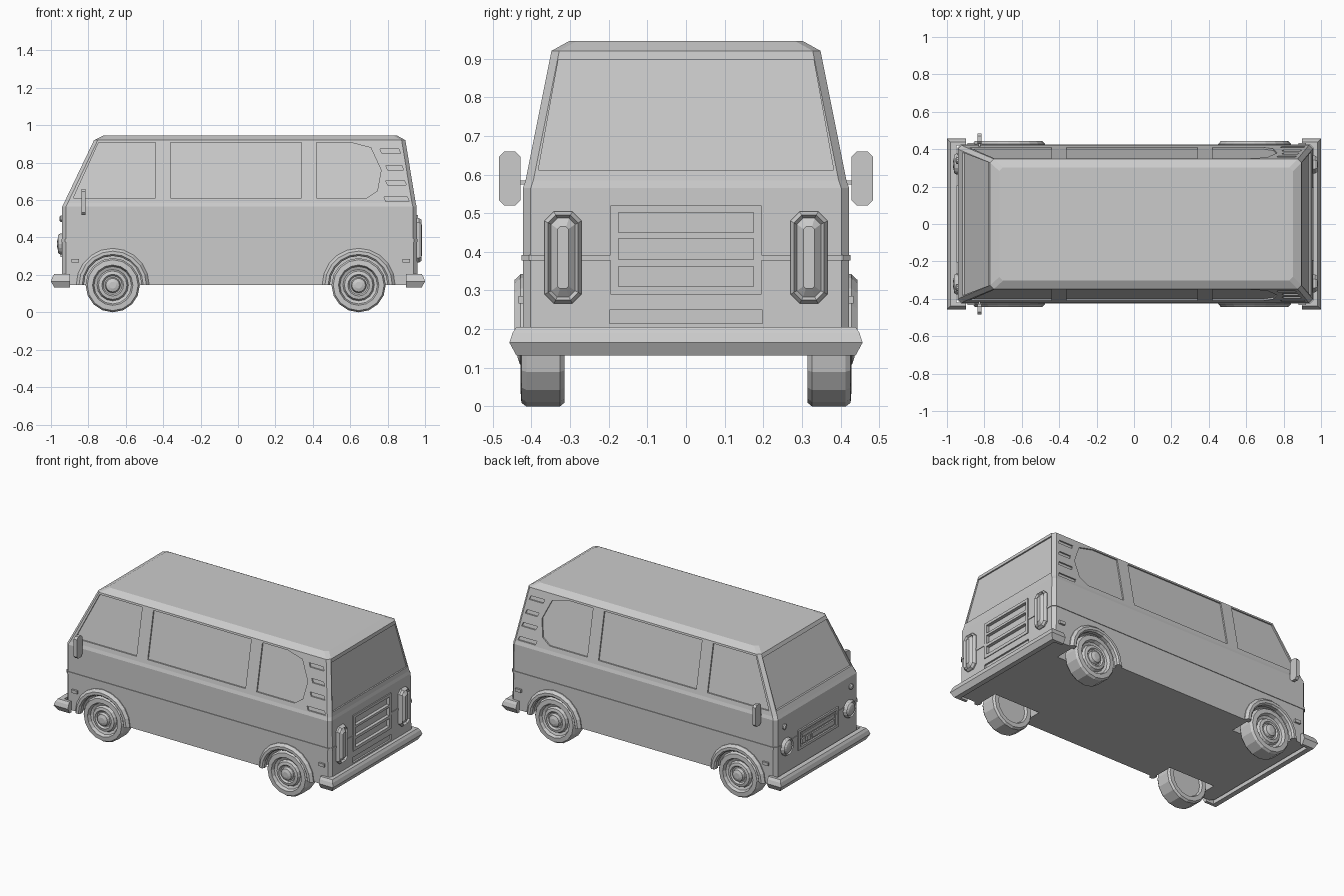
import bpy, bmesh, math

cube = bpy.data.objects.get("Cube")
if cube:
    bpy.data.objects.remove(cube, do_unlink=True)

grey = bpy.data.materials.new("plain_grey")
grey.use_nodes = True
grey.diffuse_color = (0.6, 0.6, 0.6, 1)
grey.node_tree.nodes["Principled BSDF"].inputs["Base Color"].default_value = (0.6, 0.6, 0.6, 1)


def loft(bm, rings):
    """Closed skin through rings of equal length, capped at both ends."""
    rows = [[bm.verts.new(p) for p in ring] for ring in rings]
    n = len(rows[0])
    for a, b in zip(rows, rows[1:]):
        for i in range(n):
            j = (i + 1) % n
            bm.faces.new((a[i], a[j], b[j], b[i]))
    bm.faces.new(rows[0][::-1])
    bm.faces.new(rows[-1])


def finish(name, bm):
    bmesh.ops.recalc_face_normals(bm, faces=bm.faces)
    mesh = bpy.data.meshes.new(name)
    bm.to_mesh(mesh)
    bm.free()
    mesh.materials.append(grey)
    obj = bpy.data.objects.new(name, mesh)
    bpy.context.collection.objects.link(obj)
    return obj


def part(name, *lofts):
    bm = bmesh.new()
    for rings in lofts:
        loft(bm, rings)
    return finish(name, bm)


def box(x0, x1, y0, y1, z0, z1):
    return [[(x, y0, z0), (x, y1, z0), (x, y1, z1), (x, y0, z1)] for x in (x0, x1)]


def section(z, x0, x1, y, c=0.02):
    """Horizontal body outline with chamfered corners."""
    return [(x0 + c, -y, z), (x1 - c, -y, z), (x1, c - y, z), (x1, y - c, z),
            (x1 - c, y, z), (x0 + c, y, z), (x0, y - c, z), (x0, c - y, z)]


def lathe(profile, cx, cz, side, n):
    """Rings round the y axis from (radius, y) pairs."""
    return [[(cx + r * math.sin(math.tau * i / n), side * y, cz - r * math.cos(math.tau * i / n))
             for i in range(n)] for r, y in profile]


# Slanted upper surfaces
def side_y(z): return 0.415 - (z - 0.585) * 0.2
def nose_x(z): return -0.93 + (z - 0.585) * 0.478
def tail_x(z): return 0.95 - (z - 0.585) * 0.164


AXLES = (-0.67, 0.645)
AXLE_Z = 0.147
SLOTS = ((0.31, 0.362), (0.38, 0.435), (0.45, 0.502))

# Body shell with a raised waist strip
body = part("body", [
    section(0.147, -0.94, 0.96, 0.422), section(0.377, -0.94, 0.957, 0.422),
    section(0.377, -0.944, 0.961, 0.426), section(0.392, -0.944, 0.961, 0.426),
    section(0.392, -0.94, 0.957, 0.422), section(0.565, -0.94, 0.955, 0.422),
    section(0.585, -0.93, 0.95, 0.415), section(0.92, -0.77, 0.895, 0.348),
    section(0.945, -0.72, 0.85, 0.303)])

# Recesses: windows, pillar vents, rear slots, plate and wheel wells
side_shapes = [
    [(-0.88, 0.612), (-0.44, 0.612), (-0.44, 0.908), (-0.745, 0.908)],
    [(-0.36, 0.612), (0.34, 0.612), (0.34, 0.908), (-0.36, 0.908)],
    [(0.42, 0.612), (0.69, 0.612), (0.745, 0.65), (0.765, 0.76), (0.71, 0.88), (0.6, 0.908), (0.42, 0.908)]]
for x0, x1, z in ((0.76, 0.87, 0.86), (0.79, 0.885, 0.773), (0.79, 0.9, 0.692), (0.78, 0.915, 0.605)):
    side_shapes.append([(x0 + 0.01, z - 0.012), (x1, z - 0.012), (x1 - 0.01, z + 0.012), (x0, z + 0.012)])

cuts = []
for s in (-1, 1):
    for shape in side_shapes:
        cuts.append([[(x, s * (side_y(z) + d), z) for x, z in shape] for d in (-0.009, 0.05)])
    for ax in AXLES:
        cuts.append(lathe([(0.165, 0.28), (0.165, 0.5)], ax, AXLE_Z, s, 20))
glass = [(-0.382, 0.612), (0.382, 0.612), (0.33, 0.898), (-0.33, 0.898)]
cuts.append([[(nose_x(z) + d, y, z) for y, z in glass] for d in (0.012, -0.05)])
cuts.append([[(tail_x(z) + d, y, z) for y, z in glass] for d in (-0.009, 0.05)])
for z0, z1 in SLOTS:
    cuts.append(box(0.942, 1.0, -0.175, 0.175, z0, z1))
cuts.append(box(0.948, 1.0, -0.198, 0.198, 0.215, 0.25))

cutter = part("recess_cutter", *cuts)
cutter.hide_render = True
mod = body.modifiers.new("recesses", "BOOLEAN")
mod.object = cutter
mod.operation = "DIFFERENCE"
mod.solver = "EXACT"
bpy.context.view_layer.objects.active = body
bpy.ops.object.modifier_apply(modifier=mod.name)
bpy.data.objects.remove(cutter, do_unlink=True)

# Engine grille frame on the tail
bars = [box(0.945, 0.963, s * 0.175, s * 0.195, 0.29, 0.52) for s in (-1, 1)]
edges = [0.29] + [z for slot in SLOTS for z in slot] + [0.52]
for z0, z1 in zip(edges[::2], edges[1::2]):
    bars.append(box(0.945, 0.963, -0.175, 0.175, z0, z1))
part("rear_grille", *bars)

# Nose grille panel: frame, divider and small inner blocks
part("front_grille",
     box(-0.95, -0.935, -0.205, 0.205, 0.295, 0.312), box(-0.95, -0.935, -0.205, 0.205, 0.405, 0.422),
     box(-0.95, -0.935, -0.205, -0.185, 0.312, 0.405), box(-0.95, -0.935, 0.185, 0.205, 0.312, 0.405),
     box(-0.949, -0.935, -0.165, 0.165, 0.368, 0.39), box(-0.949, -0.935, -0.165, 0.06, 0.325, 0.355),
     box(-0.949, -0.935, 0.08, 0.115, 0.325, 0.355), box(-0.949, -0.935, 0.13, 0.165, 0.325, 0.355))


# Bumpers: a bar with short returns along the sides
def bumper(name, s):
    rings = []
    for z, o in ((0.132, 0.018), (0.165, 0), (0.19, 0.008), (0.205, 0.018)):
        x, y = 1 - o, 0.457 - o
        plan = [(0.898, -y), (x, -y), (x, y), (0.898, y),
                (0.898, 0.42), (0.95, 0.42), (0.95, -0.42), (0.898, -0.42)]
        rings.append([(s * px, py, z) for px, py in plan])
    part(name, rings)


bumper("front_bumper", -1)
bumper("rear_bumper", 1)


def round_lamp(y, z, steps, n=16):
    return [[(x, y + r * math.cos(math.tau * i / n), z + r * math.sin(math.tau * i / n))
             for i in range(n)] for r, x in steps]


def octagon(w, h, c):
    return [(-w, c - h), (c - w, -h), (w - c, -h), (w, c - h), (w, h - c), (w - c, h), (c - w, h), (-w, h - c)]


TYRE = [(0.1, 0.33), (0.108, 0.314), (0.135, 0.314), (0.145, 0.326), (0.145, 0.413), (0.136, 0.426),
        (0.108, 0.428), (0.1, 0.408), (0.084, 0.402), (0.076, 0.418), (0.058, 0.422), (0.05, 0.412),
        (0.042, 0.412), (0.036, 0.43), (0.018, 0.436)]
FLARE = [(0.195, 0.41), (0.195, 0.428), (0.18, 0.444), (0.163, 0.444), (0.154, 0.434), (0.154, 0.41)]

for s, label in ((-1, "right"), (1, "left")):
    # Lamps on the nose
    part(label + "_headlight", round_lamp(s * 0.32, 0.365, [
        (0.056, -0.93), (0.056, -0.95), (0.048, -0.962), (0.041, -0.955), (0.03, -0.964), (0.012, -0.968)]))
    part(label + "_indicator", round_lamp(s * 0.34, 0.5, [(0.018, -0.93), (0.018, -0.948), (0.01, -0.955)], 10))
    # Tall lamps on the tail
    rings = []
    for w, h, c, x in ((0.048, 0.119, 0.024, 0.945), (0.048, 0.119, 0.024, 0.967), (0.039, 0.11, 0.02, 0.981),
                       (0.031, 0.102, 0.016, 0.968), (0.014, 0.08, 0.006, 0.985)):
        rings.append([(x, s * 0.318 + y, 0.385 + z) for y, z in octagon(w, h, c)])
    part(label + "_tail_lamp", rings)
    # Door mirror on a short stem
    glass_ring = octagon(0.028, 0.07, 0.014)
    part(label + "_mirror",
         [[(x, s * 0.456 + y, 0.59 + z) for y, z in glass_ring] for x in (-0.837, -0.815)],
         box(-0.832, -0.82, s * 0.405, s * 0.435, 0.574, 0.584))
    # Small side markers
    part(label + "_side_markers", *[
        box(x - 0.02, x + 0.02, s * 0.415, s * 0.434, 0.266, 0.286) for x in (-0.87, 0.9)])
    for ax, end in zip(AXLES, ("front", "rear")):
        part(f"{end}_{label}_wheel", lathe(TYRE, ax, AXLE_Z - 0.002, s, 16))
        # Arch flare swept over the wheel
        sweep = []
        for i in range(11):
            a = math.pi * i / 10
            sweep.append([(ax + r * math.cos(a), s * y, AXLE_Z + r * math.sin(a)) for r, y in FLARE])
        part(f"{end}_{label}_arch", sweep)
